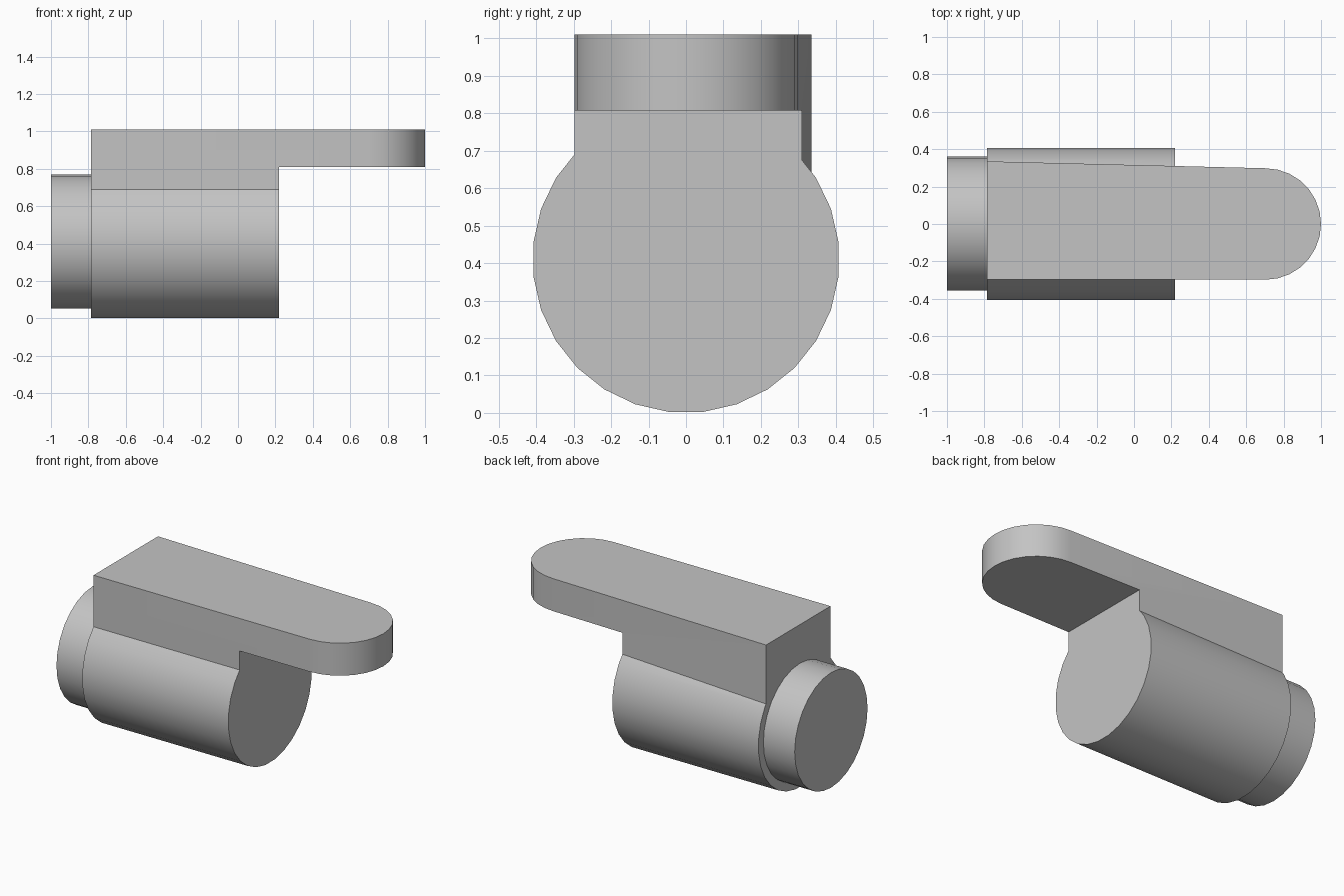
import bpy, bmesh, math
from mathutils import Matrix

if "Cube" in bpy.data.objects:
    bpy.data.objects.remove(bpy.data.objects["Cube"], do_unlink=True)

grey = bpy.data.materials.new("light grey")
grey.use_nodes = True
grey.diffuse_color = (0.55, 0.55, 0.55, 1)
grey.node_tree.nodes["Principled BSDF"].inputs["Base Color"].default_value = grey.diffuse_color

REAR, FACE, TIP = -0.785, 0.22, 1.0     # x stations along the model
RADIUS, SIDES = 0.41, 28
HALF, REAR_HALF = 0.298, 0.335          # half widths of the arm
UNDER, TOP = 0.808, 1.01                # arm underside and top
ARC_X = TIP - HALF


def finish(name, bm):
    bmesh.ops.recalc_face_normals(bm, faces=bm.faces)
    mesh = bpy.data.meshes.new(name)
    bm.to_mesh(mesh)
    bm.free()
    mesh.materials.append(grey)
    obj = bpy.data.objects.new(name, mesh)
    bpy.context.collection.objects.link(obj)
    bpy.ops.object.select_all(action='DESELECT')
    obj.select_set(True)
    bpy.context.view_layer.objects.active = obj
    bpy.ops.object.shade_smooth_by_angle(angle=math.radians(25))


def back_y(x):
    """The back wall of the arm tapers slightly towards the tip."""
    return HALF + (REAR_HALF - HALF) * (ARC_X - x) / (ARC_X - REAR)


def rim(k):
    a = 2 * math.pi * (k + 0.5) / SIDES
    return RADIUS * math.sin(a), RADIUS + RADIUS * math.cos(a)


def on_rim(y):
    """Height where the neck wall meets the barrel's upper facet."""
    (y0, z0), (y1, z1) = rim(3), rim(4)
    return z0 + (z1 - z0) * (abs(y) - y0) / (y1 - y0)


def section(x):
    """Barrel circle with its top opened into the neck."""
    b, f = back_y(x), -HALF
    pts = [(b, UNDER), (b, on_rim(b))]
    pts += [rim(k) for k in range(4, SIDES - 4)]
    pts += [(f, on_rim(f)), (f, UNDER)]
    return [(x, y, z) for y, z in pts]


# Barrel with neck and rounded arm, welded into one solid
bm = bmesh.new()
rear, face = [[bm.verts.new(p) for p in section(x)] for x in (REAR, FACE)]
bm.faces.new(rear)
bm.faces.new(face)
for i in range(len(rear) - 1):
    bm.faces.new((rear[i], rear[i + 1], face[i + 1], face[i]))

STEPS = 14
outline = [(REAR, -HALF), (FACE, -HALF)]
for i in range(STEPS + 1):
    a = math.pi * (i / STEPS - 0.5)
    outline.append((ARC_X + HALF * math.cos(a), HALF * math.sin(a)))
outline += [(FACE, back_y(FACE)), (REAR, back_y(REAR))]
low, high = [[bm.verts.new((x, y, z)) for x, y in outline] for z in (UNDER, TOP)]
bm.faces.new(high)
bm.faces.new(low[1:-1])
for i in range(len(low)):
    j = (i + 1) % len(low)
    bm.faces.new((low[i], low[j], high[j], high[i]))

bmesh.ops.remove_doubles(bm, verts=bm.verts, dist=0.0005)
bmesh.ops.dissolve_limit(bm, angle_limit=math.radians(0.3),
                         verts=bm.verts, edges=bm.edges)
finish("barrel_and_arm", bm)

# Smaller round cap on the rear end, set slightly into the barrel
bm = bmesh.new()
depth = REAR + 0.01 + 1
place = Matrix.Translation((-1 + depth / 2, 0.003, 0.412)) @ Matrix.Rotation(math.pi / 2, 4, 'Y')
bmesh.ops.create_cone(bm, cap_ends=True, segments=SIDES, radius1=0.358,
                      radius2=0.358, depth=depth, matrix=place)
finish("rear_cap", bm)
